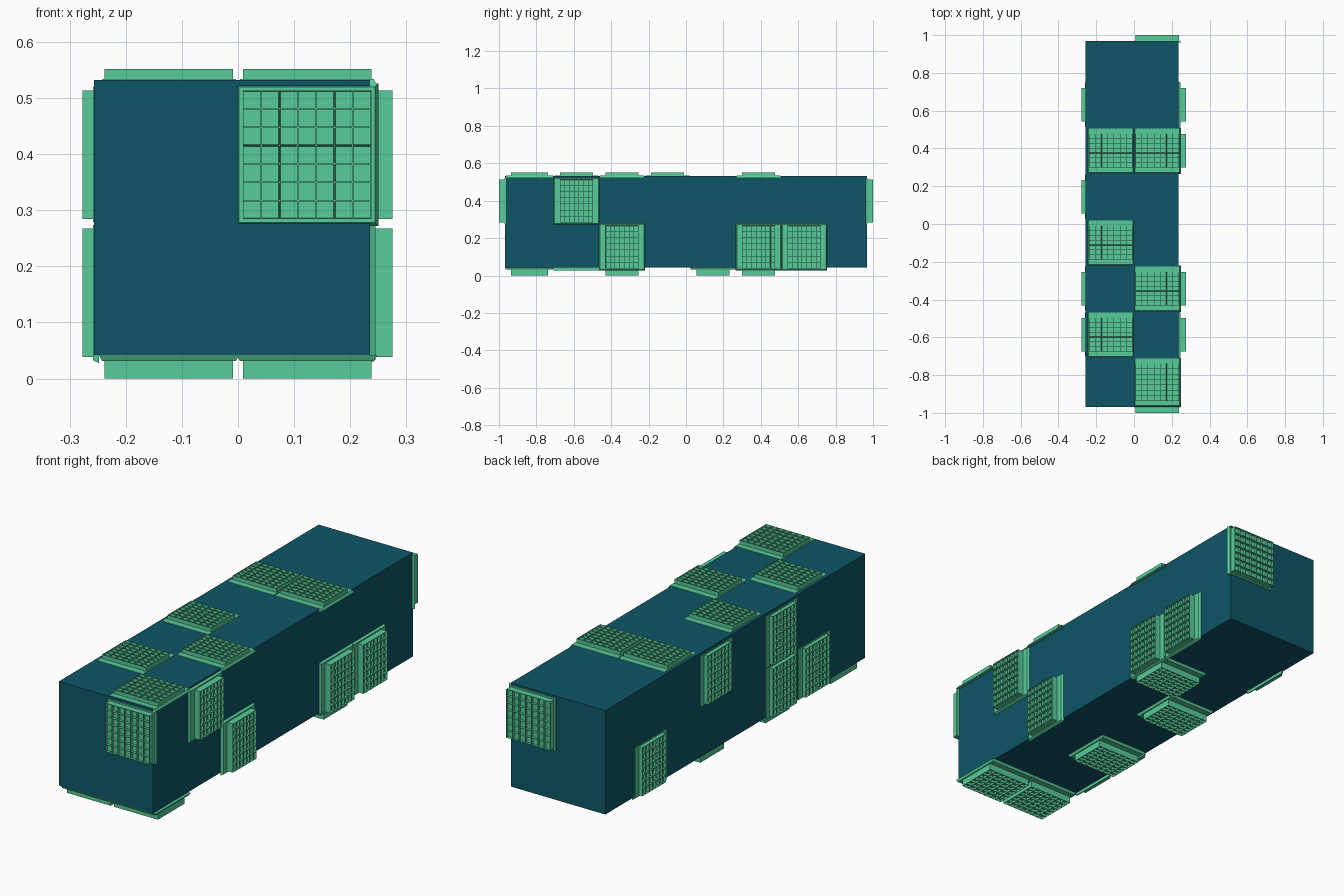
import bpy, bmesh
from mathutils import Matrix, Vector

if "Cube" in bpy.data.objects:
    bpy.data.objects.remove(bpy.data.objects["Cube"])


def material(name, rgb):
    m = bpy.data.materials.new(name)
    m.diffuse_color = (*rgb, 1)
    m.use_nodes = True
    m.node_tree.nodes["Principled BSDF"].inputs["Base Color"].default_value = m.diffuse_color
    return m


DARK = material("deep teal", (0.0044, 0.093, 0.136))
GREEN = material("mint green", (0.095, 0.604, 0.319))


def make_object(name, bm, mat):
    bmesh.ops.recalc_face_normals(bm, faces=bm.faces)
    mesh = bpy.data.meshes.new(name)
    bm.to_mesh(mesh)
    bm.free()
    mesh.materials.append(mat)
    ob = bpy.data.objects.new(name, mesh)
    bpy.context.collection.objects.link(ob)
    return ob


# Long dark body, set slightly off centre against the panels
bm = bmesh.new()
bmesh.ops.create_cube(bm, size=1, matrix=Matrix.Translation((-0.011, 0, 0.287))
                      @ Matrix.Diagonal((0.492, 1.936, 0.490, 1)))
make_object("body", bm, DARK)

X, Y, Z = Vector((1, 0, 0)), Vector((0, 1, 0)), Vector((0, 0, 1))
PITCH, CELL, MID = 0.2435, 0.123, 0.276

# Face directions: u axis, v axis, base level, outer level (along u x v)
FACES = {
    "top": (X, Y, 0.5335, 0.552),
    "bottom": (X, -Y, -0.031, 0.0),
    "right": (Y, Z, 0.245, 0.275),
    "left": (-Y, Z, 0.2585, 0.277),
    "front": (X, Z, 0.971, 1.0),
    "back": (-X, Z, 0.971, 1.0),
}


def panel(name, face, pos, raised, lip):
    """Bevelled base plus a raised block with a 7 x 7 grid of pits."""
    u, v, base, outer = FACES[face]
    n = u.cross(v)
    origin = pos - n * pos.dot(n)
    frame = Matrix((u, v, n)).transposed().to_4x4()
    frame.translation = origin
    # raised block
    bm = bmesh.new()
    bmesh.ops.create_grid(bm, x_segments=7, y_segments=7, size=1,
                          matrix=Matrix.Translation((0, 0, outer))
                          @ Matrix.Diagonal((raised[0], raised[1], 1, 1)))
    cells = bm.faces[:]
    rim = [e for e in bm.edges if e.is_boundary]
    ext = bmesh.ops.extrude_edge_only(bm, edges=rim)["geom"]
    low = [g for g in ext if isinstance(g, bmesh.types.BMVert)]
    for w in low:
        w.co.z = base - 0.003
    bmesh.ops.holes_fill(bm, edges=[e for e in bm.edges if e.is_boundary], sides=0)
    # pits
    bmesh.ops.inset_individual(bm, faces=cells, thickness=0.0017)
    bmesh.ops.inset_individual(bm, faces=cells, thickness=0.0004)
    for w in {w for f in cells for w in f.verts}:
        w.co.z -= 0.012
    # base with sloped edges
    cube = bmesh.ops.create_cube(bm, size=2)["verts"]
    for w in cube:
        top = w.co.z > 0
        grow = 0 if top else 0.006
        w.co = Vector((w.co.x * (lip[0] + grow), w.co.y * (lip[1] + grow),
                       base if top else base - 0.011))
    bm.transform(frame)
    make_object(name, bm, GREEN)


# (face, step along the length, half): half is x side or lower/upper
LAYOUT = {
    "top": [(0, 1), (1, -1), (2, 1), (3, -1), (5, -1), (5, 1)],
    "bottom": [(0, -1), (0, 1), (2, -1), (4, -1), (5, 1)],
    "right": [(1, 1), (2, -1), (5, -1), (6, -1)],
    "left": [(1, -1), (2, 1), (2, -1), (4, 1), (6, -1)],
}
for face, spots in LAYOUT.items():
    for i, (k, half) in enumerate(spots):
        # the first step is a little longer than the rest
        y = -0.837 if k == 0 else -0.0985 + (k - 3) * PITCH
        r_len, l_len = (0.099, 0.125) if k == 0 else (0.0885, 0.117)
        if face in ("top", "bottom"):
            pos = Vector((half * CELL, y, 0))
            raised, lip = (0.1145, r_len), (0.119, l_len)
        else:
            pos = Vector((0, y, MID + half * CELL))
            raised, lip = (r_len, 0.1145), (l_len, 0.120)
        panel(f"{face}_panel_{i + 1}", face, pos, raised, lip)

# One panel on each end
for face in ("front", "back"):
    panel(f"{face}_panel", face, Vector((CELL, 0, MID + CELL)),
          (0.1145, 0.1145), (0.121, 0.121))
